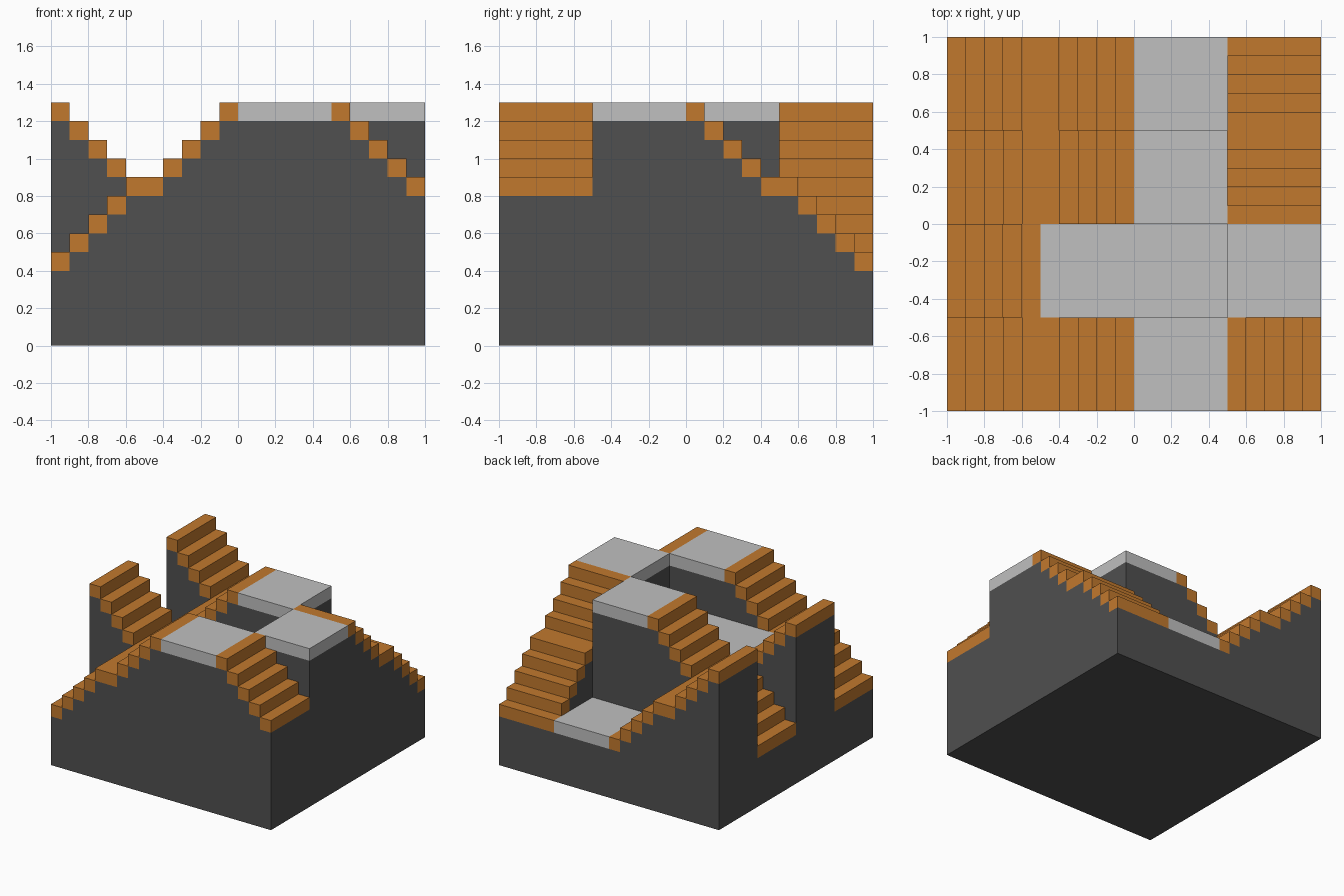
import bpy
import bmesh
from mathutils import Vector

cube = bpy.data.objects.get("Cube")
if cube:
    bpy.data.objects.remove(cube)

TILE = 0.5     # side of a grid tile
STEP = 0.1     # tread depth, rise and thickness
LOW, MID, HIGH = 0.5, 0.9, 1.3   # walking levels


def material(name, rgb):
    mat = bpy.data.materials.new(name)
    mat.use_nodes = True
    colour = (*rgb, 1.0)
    mat.diffuse_color = colour
    mat.node_tree.nodes["Principled BSDF"].inputs["Base Color"].default_value = colour
    return mat


STONE = material("dark stone", (0.080, 0.080, 0.080))
WOOD = material("orange wood", (0.535, 0.190, 0.027))
PAVING = material("light paving", (0.525, 0.525, 0.525))


def prism(bm, points, depth):
    """Extrude a closed outline of 3D points along a vector."""
    face = bm.faces.new([bm.verts.new(p) for p in points])
    moved = bmesh.ops.extrude_face_region(bm, geom=[face])["geom"]
    verts = [v for v in moved if isinstance(v, bmesh.types.BMVert)]
    bmesh.ops.translate(bm, verts=verts, vec=depth)


def finish(bm, name, mat):
    bmesh.ops.recalc_face_normals(bm, faces=bm.faces)
    mesh = bpy.data.meshes.new(name)
    bm.to_mesh(mesh)
    bm.free()
    mesh.materials.append(mat)
    bpy.context.collection.objects.link(bpy.data.objects.new(name, mesh))


def tile(name, col, row, start, end, axis="x"):
    """A tile whose top goes from start to end along the axis, flat if equal."""
    corner = Vector((-1 + col * TILE, -1 + row * TILE, 0))
    run, side = Vector((1, 0, 0)), Vector((0, 1, 0))
    if axis == "y":
        run, side = side, run
    count = 1 if start == end else 5
    width = TILE / count
    tops = [start + (end - start) * i / max(count - 1, 1) for i in range(count)]

    def at(along, z):
        return corner + run * along + Vector((0, 0, z))

    # stepped stone body
    outline = [at(0, 0)]
    for i, top in enumerate(tops):
        outline += [at(i * width, top - STEP), at((i + 1) * width, top - STEP)]
    outline.append(at(TILE, 0))
    bm = bmesh.new()
    prism(bm, outline, side * TILE)
    finish(bm, name + "_foundation", STONE)

    # treads, or one paving slab
    bm = bmesh.new()
    for i, top in enumerate(tops):
        a, b = i * width, (i + 1) * width
        prism(bm, [at(a, top - STEP), at(a, top), at(b, top), at(b, top - STEP)],
              side * TILE)
    if count == 1:
        finish(bm, name + "_slab", PAVING)
    else:
        finish(bm, name + "_treads", WOOD)


# front row
tile("front_lower_stair", 0, 0, LOW, MID)
tile("front_upper_stair", 1, 0, MID, HIGH)
tile("front_landing", 2, 0, HIGH, HIGH)
tile("front_side_stair", 3, 0, HIGH, MID)

# second row, with the sunken court
tile("court_stair", 0, 1, HIGH, MID)
tile("court_outer_floor", 1, 1, MID, MID)
tile("court_inner_floor", 2, 1, MID, MID)
tile("side_landing", 3, 1, HIGH, HIGH)

# third row
tile("middle_lower_stair", 0, 2, LOW, MID)
tile("middle_upper_stair", 1, 2, MID, HIGH)
tile("middle_landing", 2, 2, HIGH, HIGH)
tile("side_upper_stair", 3, 2, HIGH, MID, "y")

# back row
tile("back_upper_stair", 0, 3, HIGH, MID)
tile("back_lower_stair", 1, 3, MID, LOW)
tile("back_landing", 2, 3, LOW, LOW)
tile("side_lower_stair", 3, 3, MID, LOW, "y")
